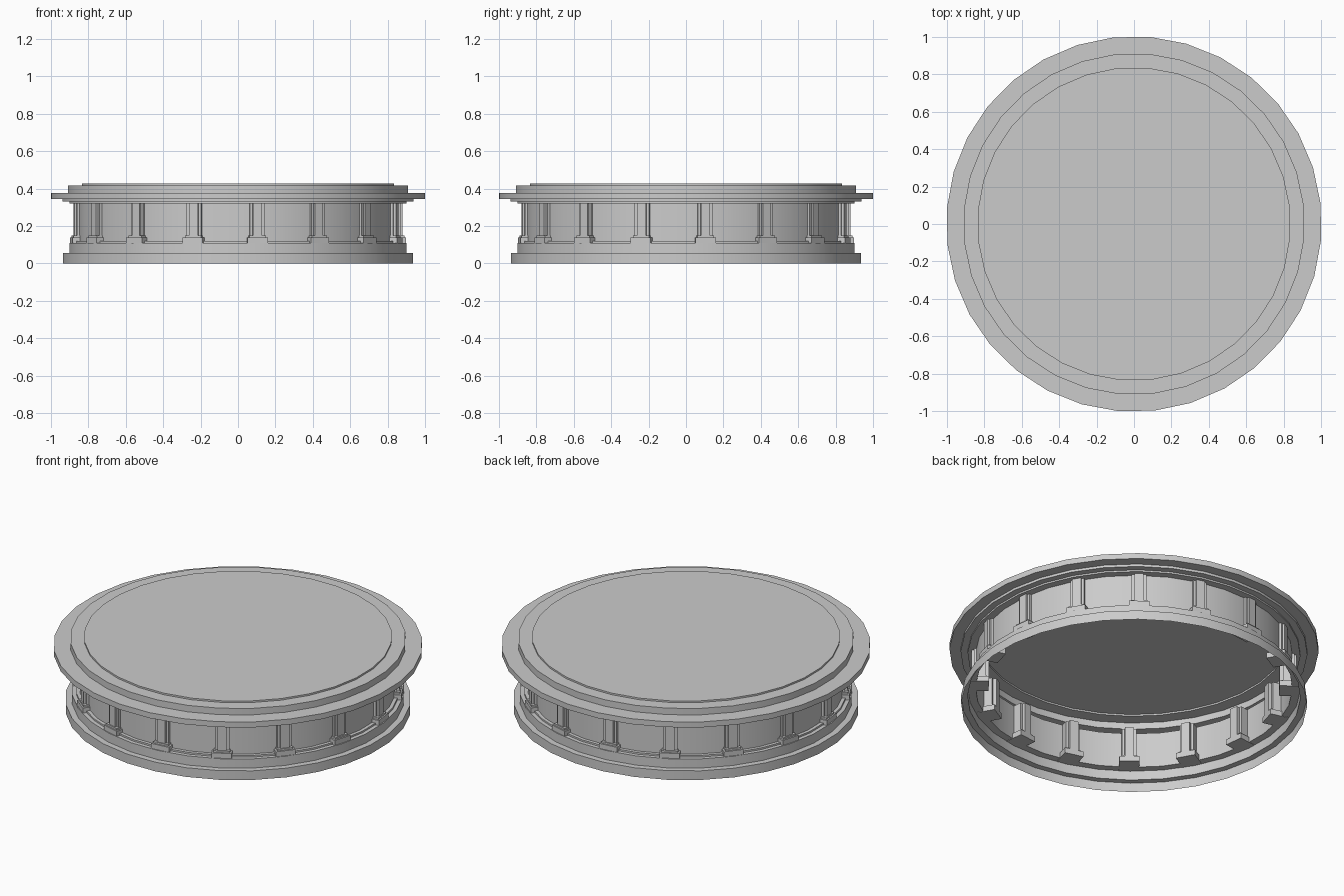
import bpy, bmesh, math
from mathutils import Matrix

SIDES, PILLARS = 32, 16
PHASE = math.radians(6.3)
PILLAR_PHASE = math.radians(6.8)

cube = bpy.data.objects.get("Cube")
if cube:
    bpy.data.objects.remove(cube, do_unlink=True)

stone = bpy.data.materials.new("grey stone")
stone.use_nodes = True
stone.diffuse_color = (0.6, 0.6, 0.6, 1)
stone.node_tree.nodes["Principled BSDF"].inputs["Base Color"].default_value = (0.6, 0.6, 0.6, 1)


def finish(bm, name, smooth):
    mesh = bpy.data.meshes.new(name)
    bm.to_mesh(mesh)
    bm.free()
    mesh.materials.append(stone)
    obj = bpy.data.objects.new(name, mesh)
    bpy.context.collection.objects.link(obj)
    if smooth:
        bpy.ops.object.select_all(action='DESELECT')
        obj.select_set(True)
        bpy.context.view_layer.objects.active = obj
        bpy.ops.object.shade_smooth_by_angle(angle=math.radians(30))
    return obj


def lathe(name, profile, cap=False):
    """Turn a (radius, height) profile, listed upwards, into an open shell."""
    bm = bmesh.new()
    rings = []
    for r, z in profile:
        angles = [PHASE + math.tau * i / SIDES for i in range(SIDES)]
        rings.append([bm.verts.new((r * math.cos(a), r * math.sin(a), z)) for a in angles])
    for low, high in zip(rings, rings[1:]):
        for i in range(SIDES):
            j = (i + 1) % SIDES
            bm.faces.new((low[i], low[j], high[j], high[i]))
    if cap:
        bm.faces.new(rings[-1])
    return finish(bm, name, True)


def radial_boxes(name, r_in, r_out, width, z_low, z_high):
    """One box per pillar position, spanning the given radii."""
    bm = bmesh.new()
    size = Matrix.Diagonal((r_out - r_in, width, z_high - z_low, 1))
    place = Matrix.Translation(((r_in + r_out) / 2, 0, (z_low + z_high) / 2))
    for k in range(PILLARS):
        turn = Matrix.Rotation(PILLAR_PHASE + math.tau * k / PILLARS, 4, 'Z')
        bmesh.ops.create_cube(bm, size=1, matrix=turn @ place @ size)
    return finish(bm, name, False)


# Stepped base, open underneath
lathe("base", [(0.94, 0), (0.94, 0.055), (0.905, 0.055), (0.905, 0.11), (0.862, 0.11)])

# Recessed wall with a low lip at its foot
lathe("wall", [(0.862, 0.11), (0.862, 0.32)])
lathe("wall_lip", [(0.882, 0.11), (0.882, 0.12), (0.862, 0.12)])

# Overhanging top in steps
lathe("top", [(0.862, 0.32), (0.905, 0.32), (0.905, 0.33), (0.943, 0.33), (0.943, 0.345),
              (1.0037, 0.345), (1.0037, 0.378), (0.913, 0.378), (0.913, 0.417),
              (0.838, 0.417), (0.838, 0.427)], cap=True)

# Pillars pass through the wall, each with a rib and a foot block
radial_boxes("pillar_shafts", 0.81, 0.872, 0.08, 0.14, 0.32)
radial_boxes("pillar_ribs", 0.79, 0.884, 0.05, 0.14, 0.32)
radial_boxes("pillar_feet", 0.79, 0.898, 0.11, 0.108, 0.14)
radial_boxes("pillar_foot_tops", 0.80, 0.89, 0.09, 0.14, 0.15)
